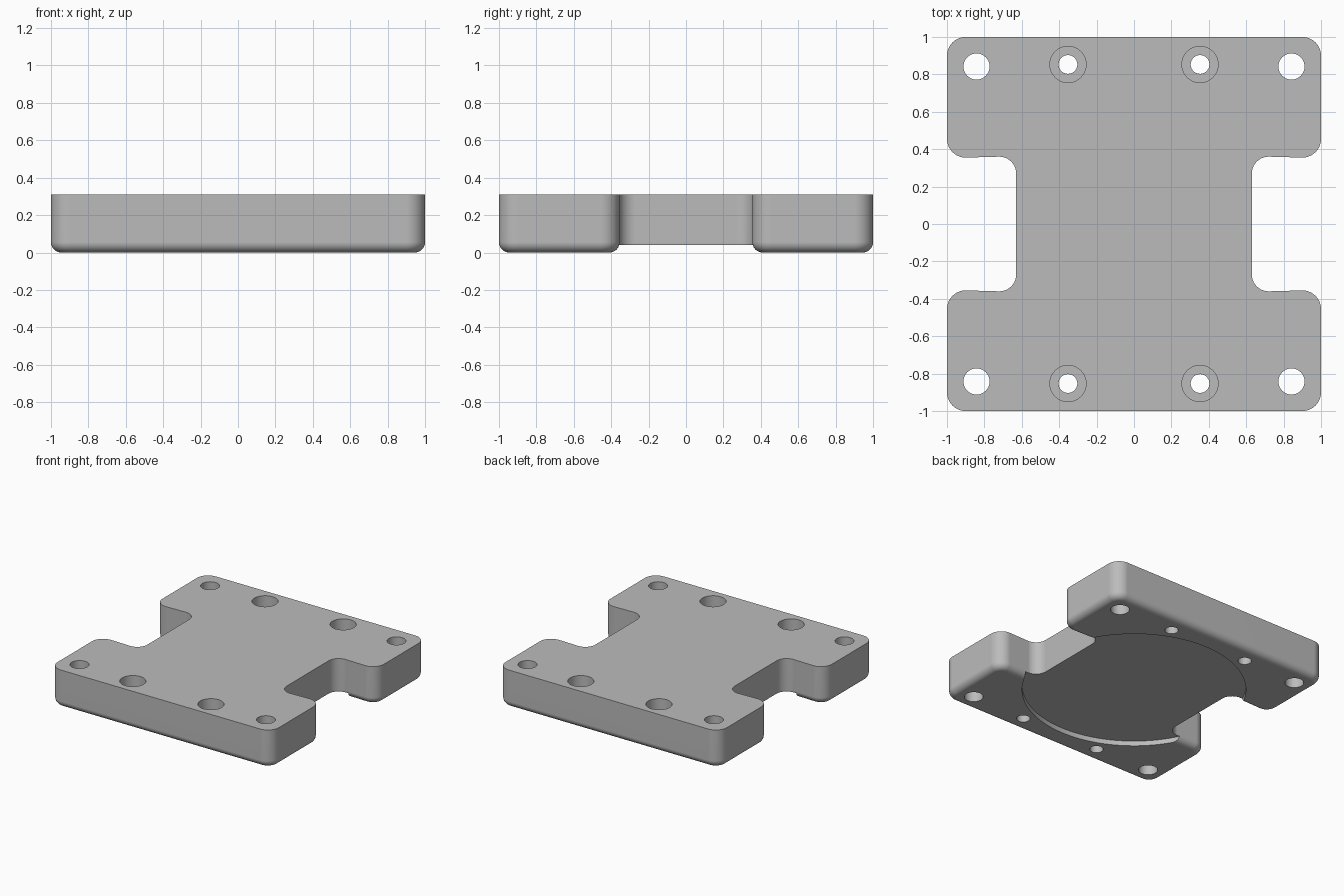
import bpy, bmesh, math

if "Cube" in bpy.data.objects:
    bpy.data.objects.remove(bpy.data.objects["Cube"])

HEIGHT, FILLET = 0.31, 0.055
ARC_STEPS, FILLET_STEPS = 10, 6

metal = bpy.data.materials.new("light grey")
metal.diffuse_color = (0.5, 0.5, 0.5, 1)
metal.use_nodes = True
metal.node_tree.nodes["Principled BSDF"].inputs["Base Color"].default_value = metal.diffuse_color

# Rounded corners of the H outline, counter-clockwise:
# arc centre x, y, radius, start angle, turn (+1 outer corner, -1 notch corner)
QUADRANT = [(0.72, 0.27, 0.09, 180, -1), (0.90, 0.455, 0.10, -90, 1), (0.90, 0.90, 0.10, 0, 1)]


def outline(inset):
    """H outline shrunk evenly by the inset."""
    right = []
    for cx, cy, r, start, turn in QUADRANT:
        r -= turn * inset
        for i in range(ARC_STEPS + 1):
            a = math.radians(start + turn * 90 * i / ARC_STEPS)
            right.append((cx + r * math.cos(a), cy + r * math.sin(a)))
    half = right + [(-x, y) for x, y in reversed(right)]
    return half + [(-x, -y) for x, y in half]


def make_plate():
    """Stack of outlines: rounded bottom rim, straight walls, flat top."""
    bm = bmesh.new()
    layers = [(0.0, HEIGHT)]
    for i in range(FILLET_STEPS + 1):
        a = math.pi / 2 * i / FILLET_STEPS
        layers.append((FILLET * (1 - math.cos(a)), FILLET * (1 - math.sin(a))))
    rings = [[bm.verts.new((x, y, z)) for x, y in outline(d)] for d, z in layers]
    n = len(rings[0])
    for up, low in zip(rings, rings[1:]):
        for i in range(n):
            j = (i + 1) % n
            bm.faces.new((low[i], low[j], up[j], up[i]))
    bm.faces.new(rings[0])
    bm.faces.new(rings[-1][::-1])
    bmesh.ops.recalc_face_normals(bm, faces=bm.faces)
    mesh = bpy.data.meshes.new("mounting_plate")
    bm.to_mesh(mesh)
    bm.free()
    mesh.materials.append(metal)
    obj = bpy.data.objects.new("mounting_plate", mesh)
    bpy.context.collection.objects.link(obj)
    return obj


def cut_cylinder(target, x, y, radius, z0, z1, sides=40):
    """Subtract an upright cylinder from the target."""
    bpy.ops.mesh.primitive_cylinder_add(vertices=sides, radius=radius, depth=z1 - z0,
                                        location=(x, y, (z0 + z1) / 2))
    cutter = bpy.context.object
    cutter.hide_render = True
    cutter.data.materials.append(metal)
    mod = target.modifiers.new("cut", 'BOOLEAN')
    mod.operation, mod.solver, mod.object = 'DIFFERENCE', 'EXACT', cutter
    bpy.context.view_layer.objects.active = target
    bpy.ops.object.modifier_apply(modifier=mod.name)
    bpy.data.objects.remove(cutter)


plate = make_plate()

# Shallow round recess under the plate
cut_cylinder(plate, 0, 0, 0.828, -0.2, 0.04, 128)

for sx in (-1, 1):
    for sy in (-1, 1):
        # Corner through holes
        cut_cylinder(plate, sx * 0.842, sy * 0.842, 0.07, -0.2, 0.6)
        # Counterbored screw holes
        cut_cylinder(plate, sx * 0.353, sy * 0.853, 0.05, -0.2, 0.6)
        cut_cylinder(plate, sx * 0.353, sy * 0.853, 0.097, HEIGHT - 0.16, 0.6)

# Smooth rounds with crisp edges and flat caps
bpy.ops.object.select_all(action='DESELECT')
plate.select_set(True)
bpy.context.view_layer.objects.active = plate
bpy.ops.object.shade_smooth_by_angle(angle=math.radians(30))
weighted = plate.modifiers.new("flat_caps", 'WEIGHTED_NORMAL')
weighted.keep_sharp = True
